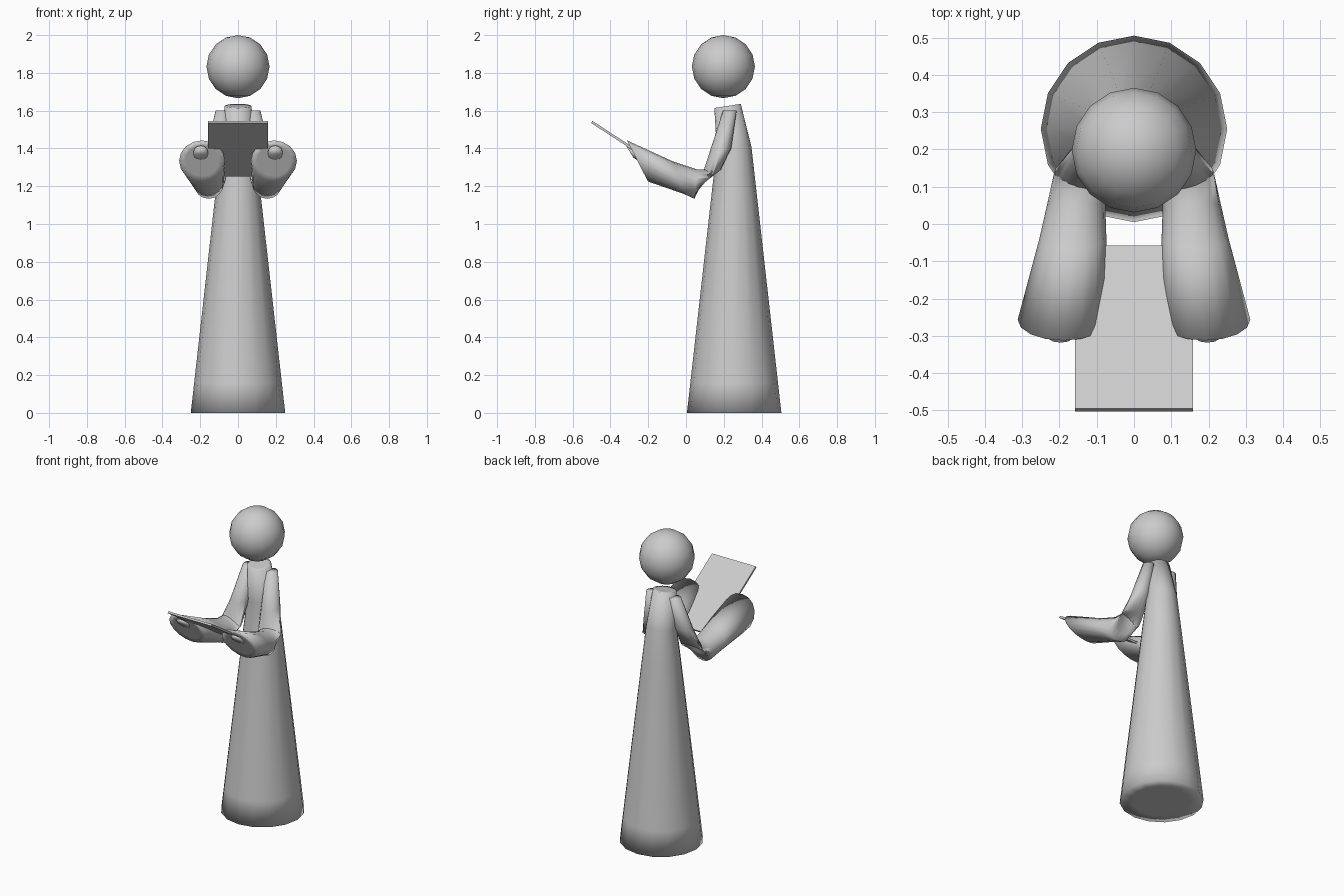
import bpy, bmesh, math
from mathutils import Vector, Matrix

cube = bpy.data.objects.get("Cube")
if cube:
    bpy.data.objects.remove(cube)

grey = bpy.data.materials.new("plain grey")
grey.use_nodes = True
grey.diffuse_color = (0.6, 0.6, 0.6, 1)
grey.node_tree.nodes["Principled BSDF"].inputs["Base Color"].default_value = grey.diffuse_color


def finish(name, bm, smooth=True):
    bmesh.ops.recalc_face_normals(bm, faces=bm.faces)
    mesh = bpy.data.meshes.new(name)
    bm.to_mesh(mesh)
    bm.free()
    mesh.materials.append(grey)
    for p in mesh.polygons:
        p.use_smooth = smooth
    obj = bpy.data.objects.new(name, mesh)
    bpy.context.collection.objects.link(obj)
    return obj


def loft(name, rings, sides=16):
    """Closed tube through rings of (x, y, z, radius, tilt about x in degrees)."""
    bm = bmesh.new()
    loops = []
    for x, y, z, r, tilt in rings:
        turn = Matrix.Rotation(math.radians(tilt), 3, 'X')
        angles = [2 * math.pi * i / sides for i in range(sides)]
        loops.append([bm.verts.new(Vector((x, y, z)) + turn @ Vector((r * math.cos(a), r * math.sin(a), 0)))
                      for a in angles])
    for low, high in zip(loops, loops[1:]):
        for i in range(sides):
            j = (i + 1) % sides
            bm.faces.new((low[i], low[j], high[j], high[i]))
    bm.faces.new(loops[0])
    bm.faces.new(loops[-1])
    return finish(name, bm)


# Long robe, leaning forward near the neck
loft("robe", [
    (0, 0.255, 0, 0.17, 0), (0, 0.255, 0, 0.25, 0), (0, 0.255, 0.16, 0.232, 0),
    (0, 0.255, 1.2, 0.115, 0), (0, 0.255, 1.4, 0.092, 4),
    (0, 0.22, 1.625, 0.071, 9), (0, 0.22, 1.625, 0.05, 9)])

# Floating head
bm = bmesh.new()
bmesh.ops.create_uvsphere(bm, u_segments=16, v_segments=8, radius=0.167)
finish("head", bm).location = (0, 0.198, 1.833)

# Bent wide sleeves and hands, mirrored
for side, s in (("left", 1), ("right", -1)):
    loft(side + "_sleeve", [
        (s * 0.083, 0.232, 1.6, 0.036, 0), (s * 0.11, 0.182, 1.39, 0.058, 10),
        (s * 0.14, 0.125, 1.24, 0.077, 38), (s * 0.155, 0.052, 1.211, 0.078, 85),
        (s * 0.164, -0.04, 1.245, 0.09, 108),
        (s * 0.19, -0.257, 1.334, 0.122, 117), (s * 0.19, -0.257, 1.334, 0.09, 117)])
    loft(side + "_hand", [
        (s * 0.197, -0.2, 1.322, 0.038, 122), (s * 0.197, -0.298, 1.383, 0.038, 122)], 12)

# Thin tilted board
bm = bmesh.new()
bmesh.ops.create_cube(bm, size=1)
bmesh.ops.scale(bm, vec=(0.317, 0.522, 0.013), verts=bm.verts)
board = finish("board", bm, False)
board.location = (0, -0.28, 1.398)
board.rotation_euler.x = -math.radians(33)
